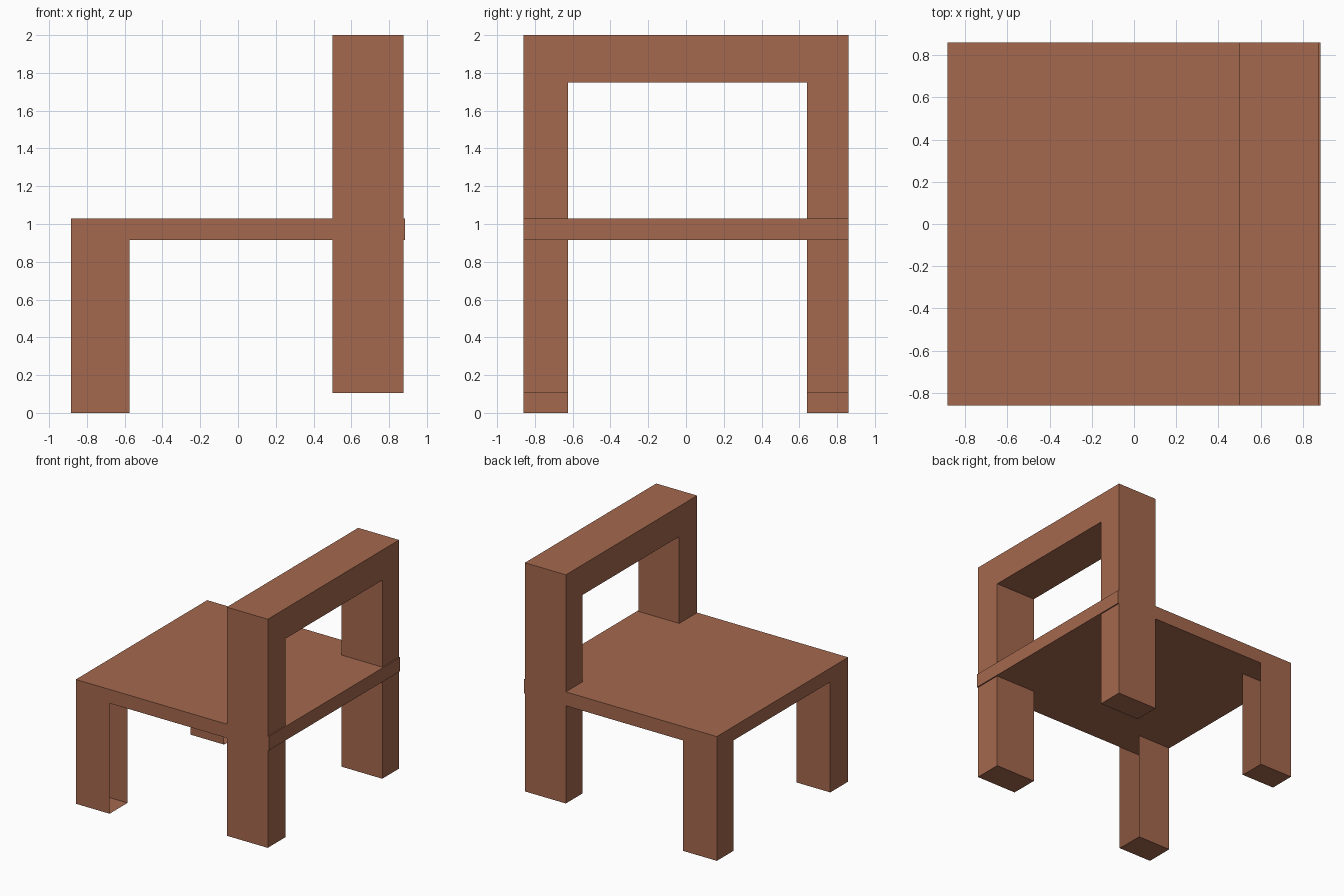
import bpy, bmesh

if "Cube" in bpy.data.objects:
    bpy.data.objects.remove(bpy.data.objects["Cube"])

wood = bpy.data.materials.new("reddish brown wood")
wood.diffuse_color = (0.376, 0.138, 0.077, 1.0)
wood.use_nodes = True
wood.node_tree.nodes["Principled BSDF"].inputs["Base Color"].default_value = wood.diffuse_color

Y0, Y1 = -0.86, 0.86        # outer sides
IN0, IN1 = -0.625, 0.64     # inner sides of the legs
SEAT_LOW, SEAT_TOP = 0.915, 1.03


def finish(bm, name):
    mesh = bpy.data.meshes.new(name)
    bm.to_mesh(mesh)
    bm.free()
    mesh.materials.append(wood)
    obj = bpy.data.objects.new(name, mesh)
    bpy.context.collection.objects.link(obj)
    return obj


def box(name, xs, ys, zs, open_back=False):
    bm = bmesh.new()
    bmesh.ops.create_cube(bm, size=1.0)
    if open_back:  # leave out the face towards +x
        back = [f for f in bm.faces if f.normal.x > 0.9]
        bmesh.ops.delete(bm, geom=back, context='FACES_ONLY')
    for v in bm.verts:
        v.co = [r[0] if c < 0 else r[1] for c, r in zip(v.co, (xs, ys, zs))]
    return finish(bm, name)


def extrude_profile(name, points, x0, x1):
    """Extrude a (y, z) outline along x."""
    bm = bmesh.new()
    face = bm.faces.new([bm.verts.new((x0, y, z)) for y, z in points])
    out = bmesh.ops.extrude_face_region(bm, geom=[face], use_keep_orig=True)
    for v in out["geom"]:
        if isinstance(v, bmesh.types.BMVert):
            v.co.x = x1
    bmesh.ops.recalc_face_normals(bm, faces=bm.faces)
    return finish(bm, name)


# Seat slab, reaching slightly past the back frame
box("seat", (-0.885, 0.885), (Y0, Y1), (SEAT_LOW, SEAT_TOP))

# Front legs, hollow towards the back
for side, ys in (("right", (Y0, IN0)), ("left", (IN1, Y1))):
    box("front_leg_" + side, (-0.885, -0.575), ys, (0.0, SEAT_LOW), open_back=True)

# Back legs, posts and top rail as one arch
extrude_profile("back_frame", [
    (Y0, 0.105), (IN0, 0.105), (IN0, 1.75), (IN1, 1.75),
    (IN1, 0.105), (Y1, 0.105), (Y1, 2.0), (Y0, 2.0)], 0.5, 0.875)
